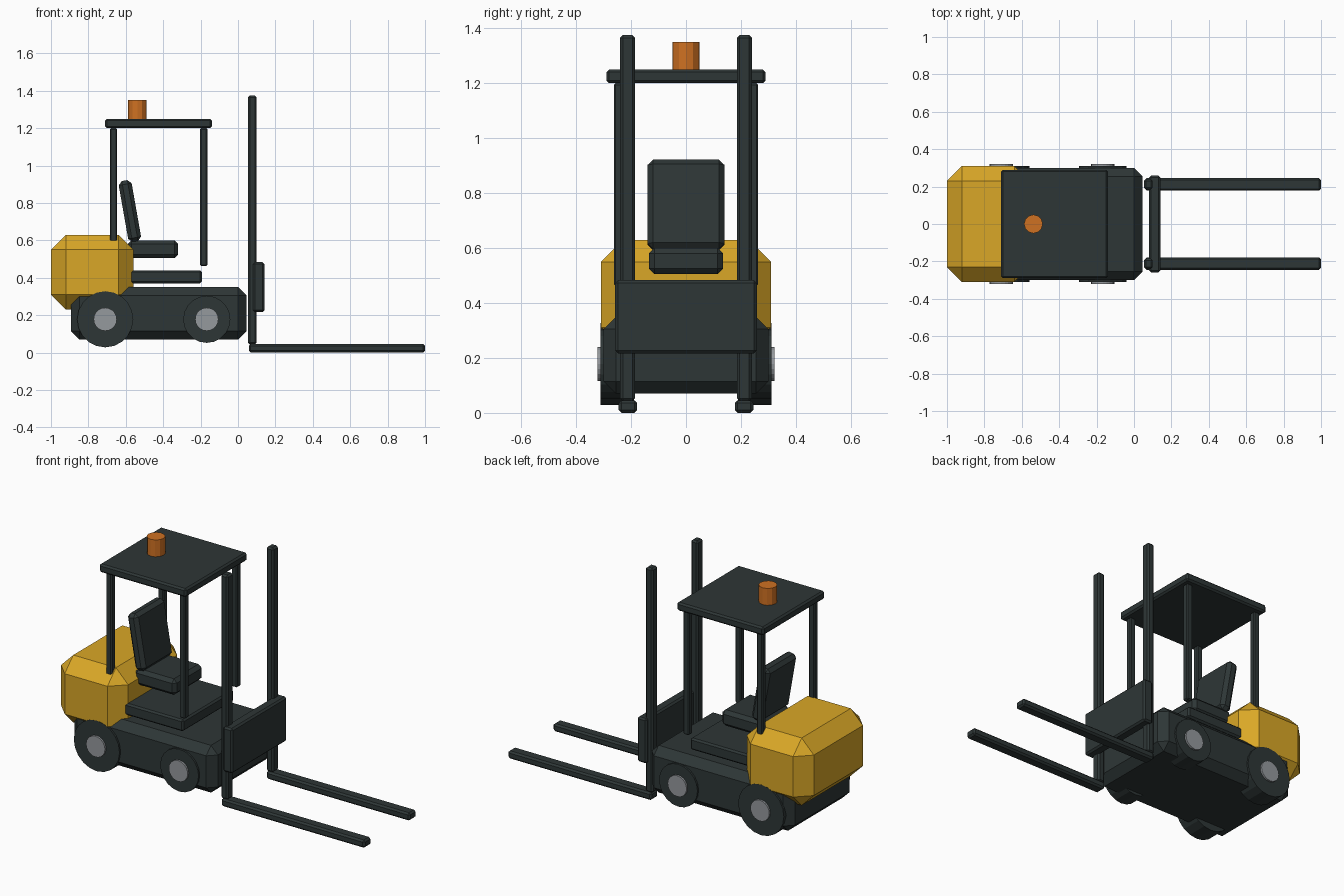
import bpy, bmesh
from math import radians
from mathutils import Matrix

cube = bpy.data.objects.get("Cube")
if cube:
    bpy.data.objects.remove(cube, do_unlink=True)


def material(name, rgb):
    mat = bpy.data.materials.new(name)
    mat.use_nodes = True
    colour = (*rgb, 1.0)
    mat.diffuse_color = colour
    mat.node_tree.nodes["Principled BSDF"].inputs["Base Color"].default_value = colour
    return mat


DARK = material("charcoal", (0.027, 0.037, 0.037))
YELLOW = material("yellow", (0.70, 0.39, 0.02))
ORANGE = material("orange", (0.62, 0.165, 0.016))
GREY = material("hub grey", (0.30, 0.32, 0.34))


def finish(name, bm, mat):
    mesh = bpy.data.meshes.new(name)
    bm.to_mesh(mesh)
    bm.free()
    mesh.materials.append(mat)
    obj = bpy.data.objects.new(name, mesh)
    bpy.context.collection.objects.link(obj)
    return obj


def box(name, x, y, z, mat, bevel=0.01):
    """Chamfered box from (min, max) ranges, with its origin at its centre."""
    spans = (x, y, z)
    size = [b - a for a, b in spans]
    bm = bmesh.new()
    bmesh.ops.create_cube(bm, size=1)
    bmesh.ops.scale(bm, vec=size, verts=bm.verts)
    bmesh.ops.bevel(bm, geom=bm.edges[:], offset=bevel, segments=1,
                    affect='EDGES', clamp_overlap=True)
    obj = finish(name, bm, mat)
    obj.location = [(a + b) / 2 for a, b in spans]
    return obj


def cylinder(name, centre, radius, depth, sides, mat, along_y=False):
    bm = bmesh.new()
    turn = Matrix.Rotation(radians(90 if along_y else 0), 4, 'X')
    bmesh.ops.create_cone(bm, cap_ends=True, segments=sides, radius1=radius,
                          radius2=radius, depth=depth, matrix=turn)
    obj = finish(name, bm, mat)
    obj.location = centre
    return obj


# Body
box("chassis", (-0.893, 0.046), (-0.30, 0.30), (0.07, 0.35), DARK, 0.045)
box("counterweight", (-1.0, -0.56), (-0.31, 0.31), (0.23, 0.63), YELLOW, 0.08)
box("deck", (-0.588, -0.193), (-0.24, 0.24), (0.37, 0.44), DARK)

# Seat
box("seat_cushion", (-0.59, -0.32), (-0.135, 0.135), (0.505, 0.60), DARK, 0.02)
back = box("seat_back", (-0.613, -0.543), (-0.14, 0.14), (0.592, 0.922), DARK, 0.02)
back.rotation_euler.y = radians(-10)

# Overhead guard and beacon
box("roof", (-0.71, -0.14), (-0.29, 0.29), (1.20, 1.25), DARK)
cylinder("beacon", (-0.538, 0, 1.295), 0.05, 0.11, 12, ORANGE)

# Lifting carriage
box("carriage", (0.08, 0.142), (-0.258, 0.258), (0.217, 0.483), DARK)

# Paired parts
for side, s in (("left", 1), ("right", -1)):
    def span(inner, outer):
        return tuple(sorted((s * inner, s * outer)))

    for end, x in (("front", -0.183), ("rear", -0.665)):
        box(f"{end}_{side}_pillar", (x - 0.019, x + 0.019),
            span(0.225, 0.262), (0.463, 1.20), DARK, 0.006)
    box(f"{side}_mast", (0.053, 0.10), span(0.185, 0.24), (0.043, 1.375), DARK)
    box(f"{side}_fork", (0.058, 1.0), span(0.178, 0.245), (0, 0.046), DARK)

    for end, x, radius in (("front", -0.167, 0.126), ("rear", -0.71, 0.15)):
        cylinder(f"{end}_{side}_tyre", (x, s * 0.25, 0.178), radius,
                 0.122, 20, DARK, True)
        cylinder(f"{end}_{side}_hub", (x, s * 0.30, 0.178), 0.062,
                 0.044, 20, GREY, True)
